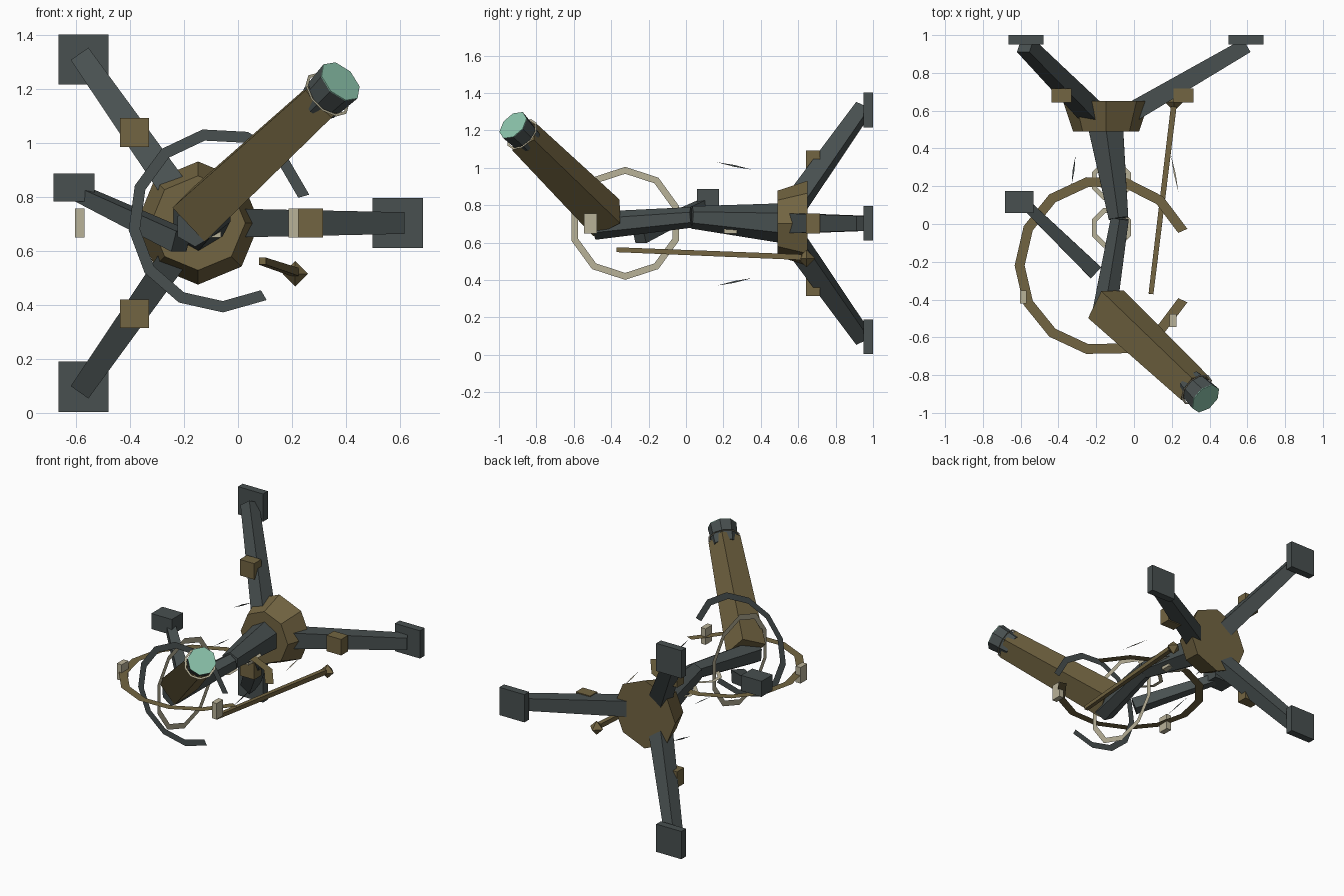
import bpy, bmesh, math
from mathutils import Vector as V

if "Cube" in bpy.data.objects:
    bpy.data.objects.remove(bpy.data.objects["Cube"])


def material(name, rgb):
    m = bpy.data.materials.new(name)
    m.diffuse_color = (*rgb, 1)
    m.use_nodes = True
    m.node_tree.nodes["Principled BSDF"].inputs["Base Color"].default_value = m.diffuse_color
    return m


SLATE = material("dark_slate", (0.065, 0.08, 0.08))
BRONZE = material("bronze", (0.171, 0.13, 0.054))
CREAM = material("cream", (0.485, 0.445, 0.314))
MINT = material("mint_glass", (0.26, 0.55, 0.41))


def build(name, verts, faces, mat, solid=True):
    bm = bmesh.new()
    vs = [bm.verts.new(v) for v in verts]
    for f in faces:
        bm.faces.new([vs[i] for i in f])
    if solid:
        bmesh.ops.recalc_face_normals(bm, faces=bm.faces)
    me = bpy.data.meshes.new(name)
    bm.to_mesh(me)
    bm.free()
    me.materials.append(mat)
    ob = bpy.data.objects.new(name, me)
    bpy.context.collection.objects.link(ob)
    return ob


def beam(name, p0, p1, r0, r1, n, mat, hint=(1, 0, 0), turn=0.0):
    """Tapered n-sided bar between two points; hint steers the cross-section."""
    p0, p1 = V(p0), V(p1)
    d = (p1 - p0).normalized()
    u = (V(hint) - d * d.dot(V(hint))).normalized()
    w = d.cross(u)
    verts = []
    for p, r in ((p0, r0), (p1, r1)):
        for i in range(n):
            a = turn + 2 * math.pi * i / n
            verts.append(p + (u * math.cos(a) + w * math.sin(a)) * r)
    faces = [(i, (i + 1) % n, n + (i + 1) % n, n + i) for i in range(n)]
    faces += [tuple(range(n))[::-1], tuple(range(n, 2 * n))]
    return build(name, verts, faces, mat)


def square(name, p0, p1, s0, s1, mat, hint=(1, 0, 0)):
    k = math.sqrt(0.5)
    return beam(name, p0, p1, s0 * k, s1 * k, 4, mat, hint, math.pi / 4)


def box(name, c, size, mat):
    x, y, z = c
    h = size[1] / 2
    ob = square(name, (x, y - h, z), (x, y + h, z), 1, 1, mat)
    for v in ob.data.vertices:
        v.co.x = x + (v.co.x - x) * size[0]
        v.co.z = z + (v.co.z - z) * size[2]
    return ob


def ribbon(name, c, u, w, r_in, r_out, a0, a1, n, mat):
    """Flat paper-thin arc in the plane of u and w."""
    c, u, w = V(c), V(u), V(w)
    verts = []
    for i in range(n + 1):
        a = math.radians(a0 + (a1 - a0) * i / n)
        e = u * math.cos(a) + w * math.sin(a)
        verts += [c + e * r_in, c + e * r_out]
    faces = [(2 * i, 2 * i + 1, 2 * i + 3, 2 * i + 2) for i in range(n)]
    return build(name, verts, faces, mat, False)


HX, HZ = -0.148, 0.703
X, Y, Z = (1, 0, 0), (0, 1, 0), (0, 0, 1)

# Hub
beam("hub", (HX, 0.49, HZ), (HX, 0.65, HZ), 0.175, 0.228, 8, BRONZE)

# Three legs with foot plates and clamps
for i, deg in enumerate((0, 125, -125)):
    c, s = math.cos(math.radians(deg)), math.sin(math.radians(deg))
    at = lambda r, y: (HX + r * c, y, HZ + r * s)
    square(f"leg_{i}", at(0.03, 0.53), at(0.745, 0.945), 0.11, 0.08, SLATE, (-s, 0, c))
    box(f"foot_plate_{i}", at(0.74, 0.975), (0.186, 0.05, 0.186), SLATE)
    box(f"leg_clamp_{i}", at(0.41, 0.68), (0.107, 0.075, 0.107), BRONZE)

# Neck in two segments
beam("neck_lower", (HX, 0.5, 0.705), (-0.082, 0.03, 0.735), 0.105, 0.06, 6, SLATE, Z)
beam("neck_upper", (-0.075, 0.03, 0.735), (-0.16, -0.49, 0.69), 0.055, 0.075, 6, SLATE, Z)

# Main tube, front shield and lens
TUBE0, TUBE1 = V((-0.148, -0.425, 0.732)), V((0.326, -0.872, 1.172))
CAP = V((0.38, -0.925, 1.228))
axis = V((1, -1, 1)).normalized()
across = V((1, 0, -1)).normalized()
square("main_tube", TUBE0, TUBE1, 0.174, 0.14, BRONZE, across)
beam("tube_shield", CAP - axis * 0.14, CAP - axis * 0.004, 0.078, 0.089, 8, SLATE, across)
beam("lens", CAP - axis * 0.004, CAP, 0.089, 0.089, 8, MINT, across)
ribbon("shield_ring", CAP - axis * 0.085, across, axis.cross(across),
       0.088, 0.1, 0, 360, 10, CREAM)

# Side arm with counterweight
square("weight_arm", (-0.21, -0.25, 0.635), (-0.58, 0.11, 0.81), 0.08, 0.055, SLATE, Z)
box("counterweight", (-0.608, 0.117, 0.835), (0.152, 0.118, 0.104), SLATE)

# Control rod with knob
square("control_rod", (0.09, -0.37, 0.562), (0.21, 0.62, 0.522), 0.026, 0.03, BRONZE)
knob = V((0.212, 0.645, 0.515))
dirs = [V(d) * 0.047 for d in (X, Y, (-1, 0, 0), (0, -1, 0), Z, (0, 0, -1))]
build("rod_knob", [knob + d for d in dirs],
      [f for i in range(4) for f in ((i, (i + 1) % 4, 4), ((i + 1) % 4, i, 5))], BRONZE)

# Flat setting arcs in three planes
ribbon("front_arc", (-0.065, -0.48, 0.714), X, Z, 0.3, 0.342, 16, 300, 10, SLATE)
ribbon("level_arc", (-0.154, -0.22, HZ), X, Y, 0.425, 0.478, 24, 336, 12, BRONZE)
ribbon("side_ring", (-0.17, -0.325, HZ), Y, Z, 0.265, 0.302, 90, 450, 10, CREAM)

# Marker blocks on the level arc
for i, deg in enumerate((81, 201, 321)):
    a = math.radians(deg)
    box(f"arc_marker_{i}", (-0.154 + 0.463 * math.cos(a), -0.22 + 0.463 * math.sin(a), HZ),
        (0.036, 0.07, 0.107), CREAM)

# Thin rings around the neck
for i, y in enumerate((0.23, -0.02)):
    ribbon(f"neck_ring_{i}", (-0.12, y, 0.7), X, Y, 0.085, 0.112, 22.5, 382.5, 8, CREAM)

# Sighting slivers around the neck
for i, (p, q, side, m) in enumerate((
        ((HX, 0.165, 1.03), (HX, 0.353, 0.99), Z, SLATE),
        ((HX, 0.165, 0.37), (HX, 0.353, 0.41), Z, SLATE),
        ((-0.33, 0.21, HZ), (-0.31, 0.36, HZ), X, SLATE),
        ((0.235, 0.17, HZ), (0.195, 0.37, HZ), X, CREAM))):
    mid, h = (V(p) + V(q)) / 2, V(side) * 0.005
    build(f"sight_sliver_{i}", [V(p), mid - h, V(q), mid + h], [(0, 1, 2, 3)], m, False)
